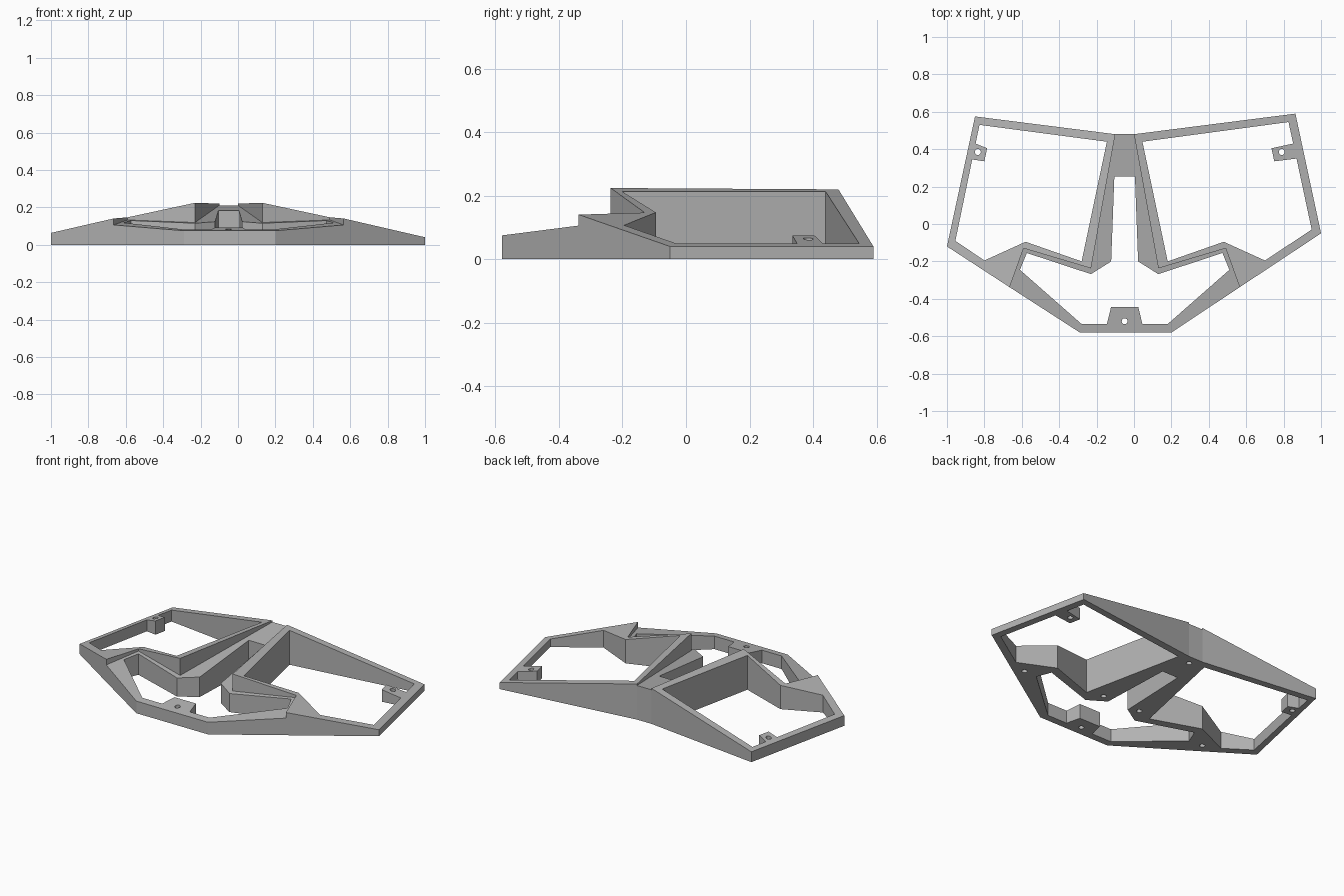
import bpy
import bmesh

if "Cube" in bpy.data.objects:
    bpy.data.objects.remove(bpy.data.objects["Cube"], do_unlink=True)

MID = -0.05  # centre line of the frame

grey = bpy.data.materials.new("plain_grey")
grey.use_nodes = True
grey.diffuse_color = (0.45, 0.45, 0.45, 1)
grey.node_tree.nodes["Principled BSDF"].inputs["Base Color"].default_value = (0.45, 0.45, 0.45, 1)


def mirror(points):
    return [(2 * MID - x, y) for x, y in points]


def prism(name, points, top, bottom=0.0):
    """Upright prism whose top follows the height rule top(x, y)."""
    bm = bmesh.new()
    low = [bm.verts.new((x, y, bottom)) for x, y in points]
    high = [bm.verts.new((x, y, top(x, y))) for x, y in points]
    bm.faces.new(low)
    bm.faces.new(high)
    n = len(points)
    for i in range(n):
        j = (i + 1) % n
        bm.faces.new((low[i], low[j], high[j], high[i]))
    bmesh.ops.recalc_face_normals(bm, faces=bm.faces)
    mesh = bpy.data.meshes.new(name)
    bm.to_mesh(mesh)
    bm.free()
    mesh.materials.append(grey)
    obj = bpy.data.objects.new(name, mesh)
    bpy.context.collection.objects.link(obj)
    return obj


def combine(body, tool, operation):
    tool.hide_render = True
    mod = body.modifiers.new(operation.lower(), "BOOLEAN")
    mod.operation, mod.solver, mod.object = operation, "EXACT", tool
    bpy.context.view_layer.objects.active = body
    bpy.ops.object.modifier_apply(modifier=mod.name)
    bpy.data.objects.remove(tool, do_unlink=True)


def cut_opening(body, points):
    combine(body, prism("opening_cutter", points, lambda x, y: 0.4, -0.1), "DIFFERENCE")


def drill(body, x, y, depth):
    bpy.ops.mesh.primitive_cylinder_add(vertices=16, radius=0.016, depth=2 * depth, location=(x, y, 0))
    combine(body, bpy.context.object, "DIFFERENCE")


# Sloping planes of the top surface
def front_height(x, y):
    return 0.075 + 0.128 * (y + 0.58)


def wing_height(x, y):
    side = abs(x - MID) + MID
    return 0.22 - 0.207 * (0.978 * side + 0.206 * y - 0.099)


# Front section and central spine, tucked under the wings
tuck = [(0, 0.48), (0.2, -0.15), (0.53, -0.11), (0.565, -0.338)]
frame = prism("frame", tuck + [(0.2, -0.58), (-0.29, -0.58)] + mirror(tuck)[::-1], front_height)

# Raised wings: shared inner border, individual outer corners
border = [(0.565, -0.338), (0.49, -0.13), (0.13, -0.237), (0, 0.48)]
left_wing = prism("left_wing", border + [(0.863, 0.59), (1, -0.05)], wing_height)
right_wing = prism("right_wing", mirror(border) + [(-0.85, 0.575), (-1, -0.12)], wing_height)
combine(frame, left_wing, "UNION")
combine(frame, right_wing, "UNION")

# Wing windows, each leaving a screw tab on the outer rail
window = [(0.70, -0.195), (0.48, -0.095), (0.18, -0.2), (0.045, 0.44)]
cut_opening(frame, window + [(0.826, 0.545), (0.851, 0.43), (0.735, 0.405),
                             (0.75, 0.335), (0.869, 0.35), (0.95, -0.03)])
cut_opening(frame, mirror(window) + [(-0.826, 0.53), (-0.847, 0.43), (-0.785, 0.405),
                                     (-0.8, 0.335), (-0.865, 0.345), (-0.955, -0.09)])

# Central opening with the front screw tab
half = [(0.005, 0.255), (0.022, -0.2), (0.13, -0.268), (0.473, -0.155),
        (0.51, -0.245), (0.18, -0.535), (0.045, -0.535), (0.023, -0.445)]
cut_opening(frame, half + mirror(half)[::-1])

# Screw holes through the tabs, blind holes underneath
for x, y in [(0.79, 0.385), (-0.835, 0.385), (MID, -0.52)]:
    drill(frame, x, y, 0.3)
for x, y in [(MID, 0.42), (0.08, -0.17), (-0.18, -0.17), (0.6, -0.24), (-0.7, -0.24)]:
    drill(frame, x, y, 0.05)
